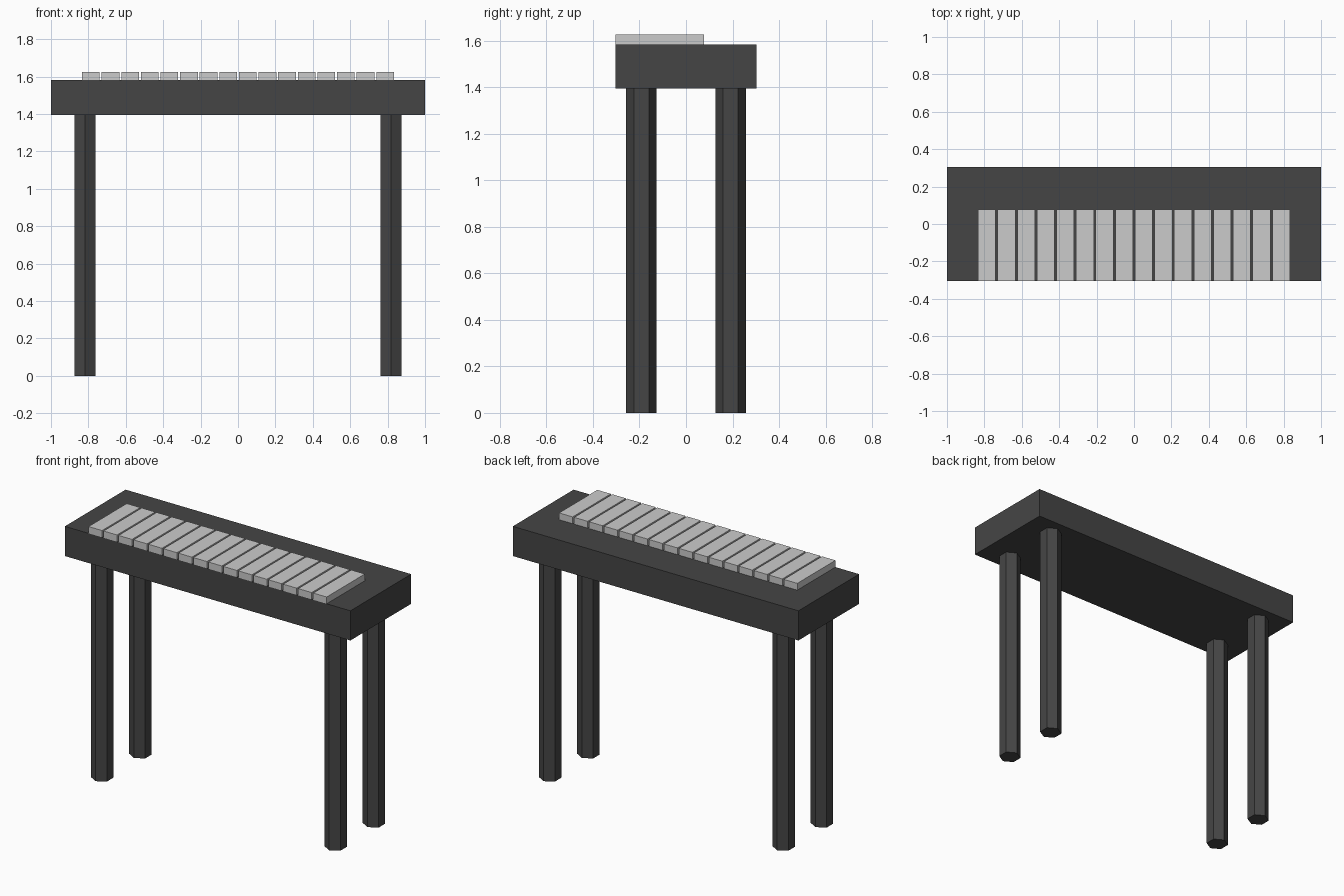
import bpy
import bmesh
import math
from mathutils import Matrix

if "Cube" in bpy.data.objects:
    bpy.data.objects.remove(bpy.data.objects["Cube"])


def material(name, value):
    m = bpy.data.materials.new(name)
    m.diffuse_color = (value, value, value, 1)
    m.use_nodes = True
    m.node_tree.nodes["Principled BSDF"].inputs["Base Color"].default_value = m.diffuse_color
    return m


dark = material("dark_grey", 0.06)
light = material("light_grey", 0.6)


def finish(name, bm, mat):
    mesh = bpy.data.meshes.new(name)
    bm.to_mesh(mesh)
    bm.free()
    mesh.materials.append(mat)
    obj = bpy.data.objects.new(name, mesh)
    bpy.context.collection.objects.link(obj)
    return obj


def box(name, lo, hi, mat):
    bm = bmesh.new()
    size = [b - a for a, b in zip(lo, hi)]
    mid = [(a + b) / 2 for a, b in zip(lo, hi)]
    bmesh.ops.create_cube(bm, size=1, matrix=Matrix.Translation(mid) @ Matrix.Diagonal((*size, 1)))
    return finish(name, bm, mat)


def hex_leg(name, x, y, radius, height):
    # hexagonal prism with corners pointing along y
    bm = bmesh.new()
    place = Matrix.Translation((x, y, height / 2)) @ Matrix.Rotation(math.radians(90), 4, 'Z')
    bmesh.ops.create_cone(bm, cap_ends=True, segments=6, radius1=radius, radius2=radius,
                          depth=height, matrix=place)
    # make sure a corner, not a flat, faces the front
    front = min(v.co.y for v in bm.verts)
    if abs((y - front) - radius) > 0.002:
        bmesh.ops.rotate(bm, verts=bm.verts, cent=(x, y, 0),
                         matrix=Matrix.Rotation(math.radians(30), 3, 'Z'))
    return finish(name, bm, dark)


# Keyboard body
BOTTOM, TOP, HALF_DEPTH = 1.395, 1.583, 0.304
box("body", (-1, -HALF_DEPTH, BOTTOM), (1, HALF_DEPTH, TOP), dark)

# Row of sixteen keys, flush with the front
COUNT, PITCH, WIDTH = 16, 0.1049, 0.0945
for i in range(COUNT):
    cx = (i - (COUNT - 1) / 2) * PITCH
    box(f"key_{i + 1}", (cx - WIDTH / 2, -HALF_DEPTH, TOP),
        (cx + WIDTH / 2, 0.078, 1.626), light)

# Four hexagonal legs
for side, sx in (("left", -1), ("right", 1)):
    for end, sy in (("front", -1), ("back", 1)):
        hex_leg(f"{end}_{side}_leg", sx * 0.818, sy * 0.192, 0.065, BOTTOM)
